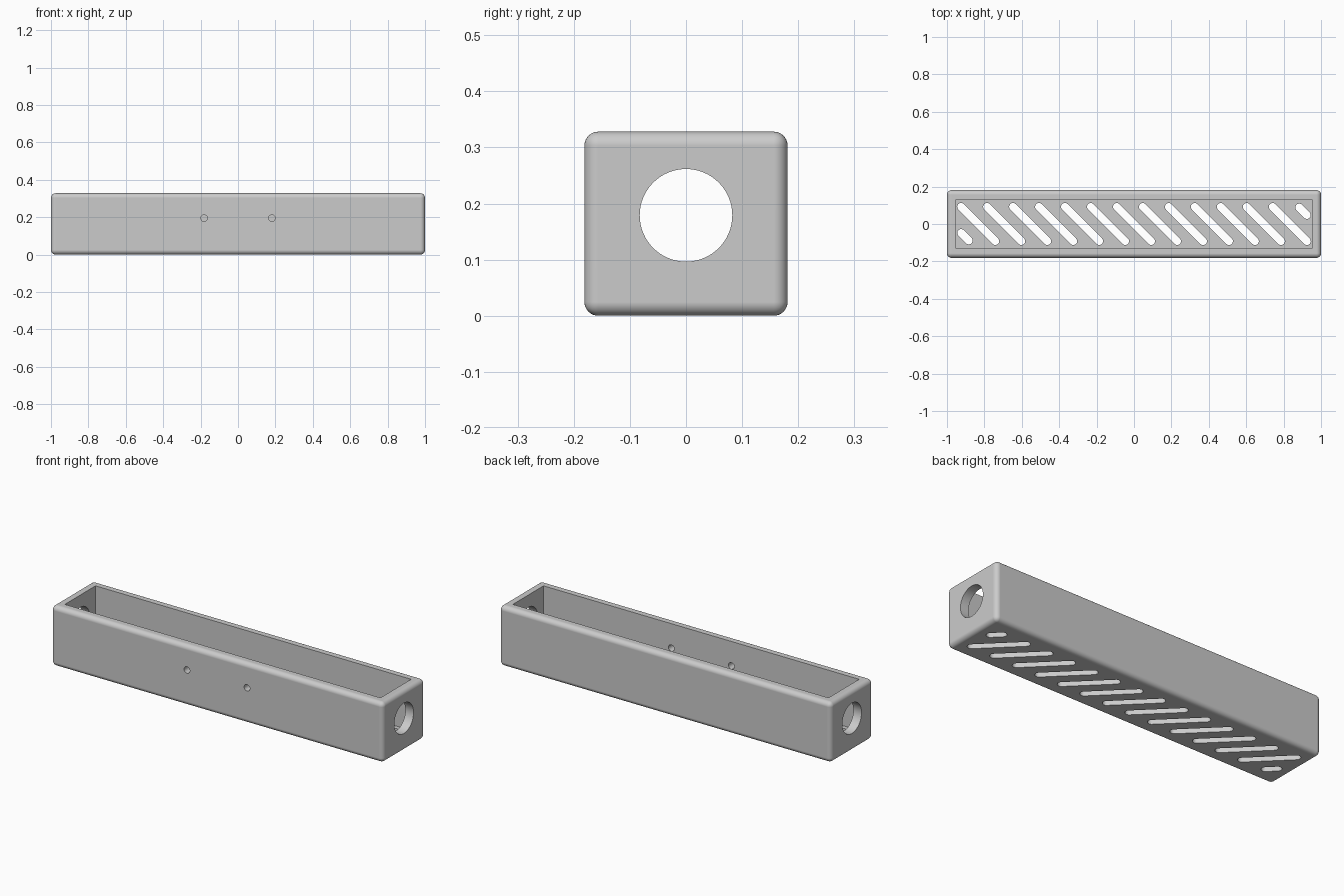
import bpy
import bmesh
from math import pi, cos, sin
from mathutils import Matrix, Vector

if "Cube" in bpy.data.objects:
    bpy.data.objects.remove(bpy.data.objects["Cube"], do_unlink=True)

LENGTH, WIDTH, HEIGHT = 2.0, 0.362, 0.328
WALL = 0.049
FILLET = 0.0246
SLOT_R = 0.0205
PITCH = 0.1388


def make_object(name, bm):
    bmesh.ops.recalc_face_normals(bm, faces=bm.faces)
    mesh = bpy.data.meshes.new(name)
    bm.to_mesh(mesh)
    bm.free()
    obj = bpy.data.objects.new(name, mesh)
    bpy.context.collection.objects.link(obj)
    return obj


def add_box(bm, size, centre):
    matrix = Matrix.Translation(centre) @ Matrix.Diagonal((*size, 1))
    bmesh.ops.create_cube(bm, size=1, matrix=matrix)


def add_cylinder(bm, radius, depth, centre, axis, sides):
    turn = Vector((0, 0, 1)).rotation_difference(Vector(axis)).to_matrix().to_4x4()
    bmesh.ops.create_cone(bm, cap_ends=True, segments=sides, radius1=radius,
                          radius2=radius, depth=depth,
                          matrix=Matrix.Translation(centre) @ turn)


def add_slot(bm, x, y, half, steps=16):
    """Upright prism with round ends, running diagonally."""
    verts = []
    for end in (1, -1):
        start = -pi / 4 - pi / 2 + (0 if end == 1 else pi)
        for i in range(steps + 1):
            a = start + pi * i / steps
            verts.append(bm.verts.new((x + end * half + SLOT_R * cos(a),
                                       y - end * half + SLOT_R * sin(a), -WALL)))
    face = bm.faces.new(verts)
    out = bmesh.ops.extrude_face_region(bm, geom=[face])
    top = [v for v in out["geom"] if isinstance(v, bmesh.types.BMVert)]
    bmesh.ops.translate(bm, verts=top, vec=(0, 0, 3 * WALL))


# Outer body with every edge rounded
bm = bmesh.new()
add_box(bm, (LENGTH, WIDTH, HEIGHT), (0, 0, HEIGHT / 2))
bmesh.ops.bevel(bm, geom=bm.edges[:], offset=FILLET, segments=8,
                profile=0.5, affect='EDGES')
tray = make_object("vented_tray", bm)

# Open-topped cavity
bm = bmesh.new()
add_box(bm, (LENGTH - 2 * WALL, WIDTH - 2 * WALL, HEIGHT),
        (0, 0, WALL + HEIGHT / 2))
cutters = [make_object("cavity_cutter", bm)]

# Large round opening through both ends
bm = bmesh.new()
add_cylinder(bm, 0.0825, LENGTH + 1, (0, 0, 0.179), (1, 0, 0), 64)
cutters.append(make_object("end_hole_cutter", bm))

# Two small holes in the front wall
bm = bmesh.new()
for side in (-1, 1):
    add_cylinder(bm, 0.0175, 0.2, (side * 0.181, -WIDTH / 2, 0.195), (0, 1, 0), 32)
cutters.append(make_object("front_hole_cutter", bm))

# Diagonal floor slots, with a short one in two opposite corners
bm = bmesh.new()
for i in range(-6, 7):
    add_slot(bm, i * PITCH, 0, 0.0918)
for side in (-1, 1):
    add_slot(bm, side * 0.904, side * 0.068, 0.0205)
cutters.append(make_object("floor_slot_cutter", bm))

for cutter in cutters:
    cutter.hide_render = True
    mod = tray.modifiers.new(cutter.name, 'BOOLEAN')
    mod.operation = 'DIFFERENCE'
    mod.solver = 'EXACT'
    mod.object = cutter

# Bake the cuts and drop the cutters
graph = bpy.context.evaluated_depsgraph_get()
baked = bpy.data.meshes.new_from_object(tray.evaluated_get(graph))
tray.modifiers.clear()
tray.data = baked
for cutter in cutters:
    bpy.data.objects.remove(cutter, do_unlink=True)

# Plain grey material
grey = bpy.data.materials.new("plain_grey")
grey.use_nodes = True
colour = (0.6, 0.6, 0.6, 1)
grey.diffuse_color = colour
grey.node_tree.nodes["Principled BSDF"].inputs["Base Color"].default_value = colour
baked.materials.clear()
baked.materials.append(grey)

# Smooth rounds, crisp flat faces
bpy.ops.object.select_all(action='DESELECT')
tray.select_set(True)
bpy.context.view_layer.objects.active = tray
bpy.ops.object.shade_smooth_by_angle(angle=pi / 6)
weighted = tray.modifiers.new("flat_normals", 'WEIGHTED_NORMAL')
weighted.keep_sharp = True
weighted.weight = 100
